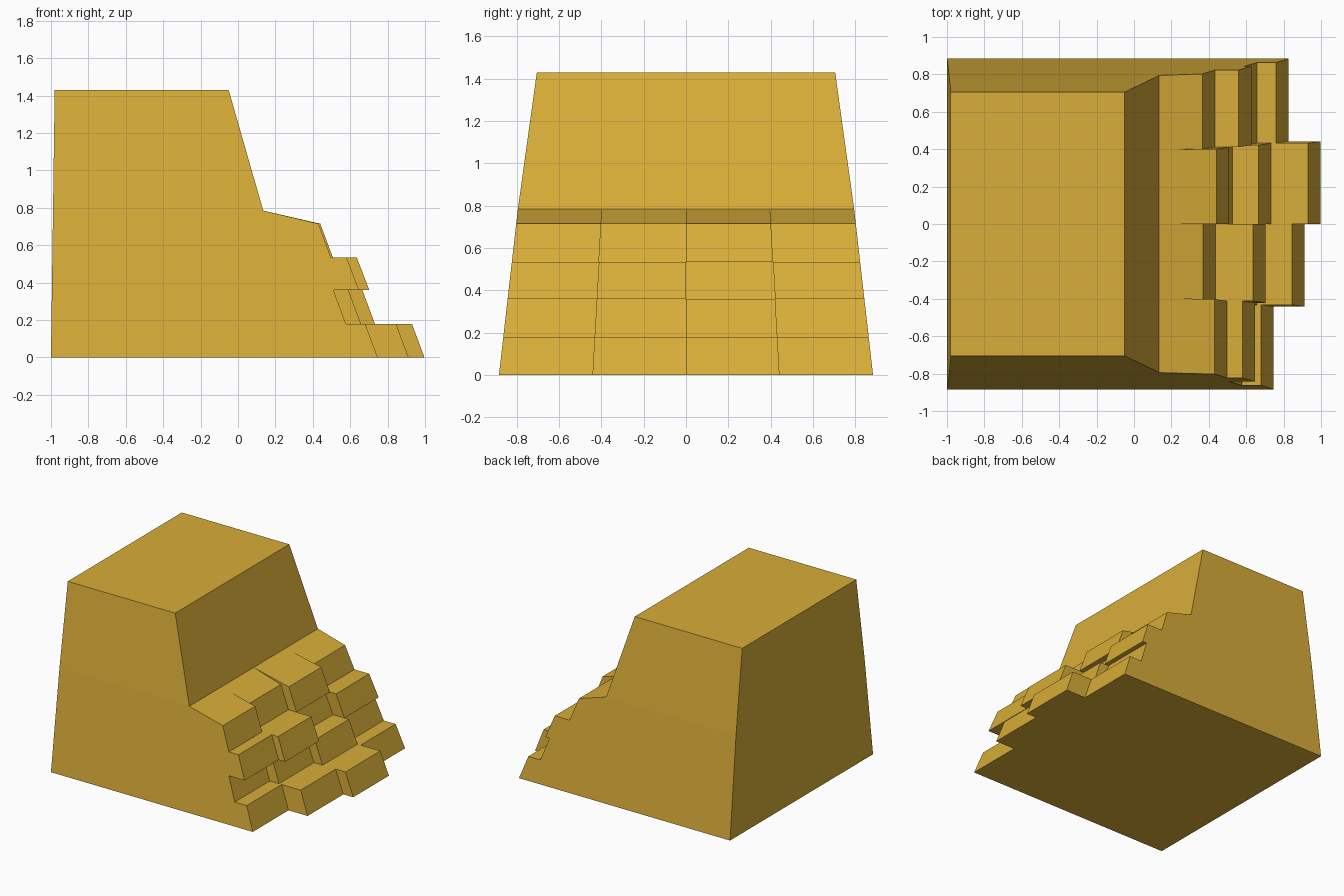
import bpy, bmesh

if "Cube" in bpy.data.objects:
    bpy.data.objects.remove(bpy.data.objects["Cube"])

# Key levels and the front-face x (at each block's top edge), bottom row first
Z = [0, 0.18, 0.36, 0.535, 0.715]
FRONT = [[0.68, 0.845, 0.93, 0.76],
         [0.51, 0.59, 0.665, 0.59],
         [0.58, 0.635, 0.46, 0.56],
         [0.43, 0.37, 0.44, 0.365]]
LEAN = 0.067
CREST_X, CREST_Z = 0.135, 0.785
TOP_X, TOP_Z, TOP_Y = -0.05, 1.43, 0.705

bm = bmesh.new()


def half_width(z):
    return 0.884 - 0.114 * z


def pt(x, c, z):
    """Point on column boundary c (0..4), which tapers with height."""
    return (x, half_width(z) * (c - 2) / 2, z)


def left(z):
    return -1 + 0.02 * z / TOP_Z


def face(*pts):
    bm.faces.new([bm.verts.new(p) for p in pts])


def lo(r, c):
    return FRONT[r][c] + LEAN


def hi(r, c):
    return FRONT[r][c]


# Stepped block faces, treads and undersides
for c in range(4):
    for r in range(4):
        b, t, z0, z1 = lo(r, c), hi(r, c), Z[r], Z[r + 1]
        face(pt(b, c, z0), pt(b, c + 1, z0), pt(t, c + 1, z1), pt(t, c, z1))
        if r:
            p = hi(r - 1, c)
            face(pt(p, c, z0), pt(p, c + 1, z0), pt(b, c + 1, z0), pt(b, c, z0))
        # Walls between neighbouring columns
        if c < 3:
            b2, t2 = lo(r, c + 1), hi(r, c + 1)
            face(pt(b, c + 1, z0), pt(b2, c + 1, z0), pt(t2, c + 1, z1), pt(t, c + 1, z1))
    # Sloping shelf above the top blocks
    t = hi(3, c)
    face(pt(t, c, Z[4]), pt(t, c + 1, Z[4]), pt(CREST_X, c + 1, CREST_Z), pt(CREST_X, c, CREST_Z))
    if c < 3:
        face(pt(t, c + 1, Z[4]), pt(hi(3, c + 1), c + 1, Z[4]), pt(CREST_X, c + 1, CREST_Z))

# Side walls: stepped lower part and tapered upper part
for c, col, s in ((0, 0, -1), (4, 3, 1)):
    lower = [pt(-1, c, 0)]
    for r in range(4):
        lower += [pt(lo(r, col), c, Z[r]), pt(hi(r, col), c, Z[r + 1])]
    lower += [pt(CREST_X, c, CREST_Z), pt(left(CREST_Z), c, CREST_Z)]
    upper = [pt(left(CREST_Z), c, CREST_Z), pt(CREST_X, c, CREST_Z),
             (TOP_X, s * TOP_Y, TOP_Z), (left(TOP_Z), s * TOP_Y, TOP_Z)]
    for poly in (lower, upper):
        face(*(poly if s < 0 else poly[::-1]))

# Top, upper slope, back and underside
xl, y = left(TOP_Z), TOP_Y
cl = left(CREST_Z)
face((xl, -y, TOP_Z), (TOP_X, -y, TOP_Z), (TOP_X, y, TOP_Z), (xl, y, TOP_Z))
face(pt(CREST_X, 0, CREST_Z), pt(CREST_X, 4, CREST_Z), (TOP_X, y, TOP_Z), (TOP_X, -y, TOP_Z))
face(pt(-1, 4, 0), pt(-1, 0, 0), pt(cl, 0, CREST_Z), (xl, -y, TOP_Z), (xl, y, TOP_Z), pt(cl, 4, CREST_Z))
base = [pt(-1, 0, 0), pt(-1, 4, 0)]
for c in (3, 2, 1, 0):
    base += [pt(lo(0, c), c + 1, 0), pt(lo(0, c), c, 0)]
face(*base)

bmesh.ops.remove_doubles(bm, verts=bm.verts, dist=1e-4)
mesh = bpy.data.meshes.new("stepped_block")
bm.to_mesh(mesh)
bm.free()
obj = bpy.data.objects.new("stepped_block", mesh)
bpy.context.collection.objects.link(obj)
mat = bpy.data.materials.new("ochre")
mat.diffuse_color = (0.69, 0.42, 0.04, 1)
mat.use_nodes = True
mat.node_tree.nodes["Principled BSDF"].inputs["Base Color"].default_value = mat.diffuse_color
mesh.materials.append(mat)
